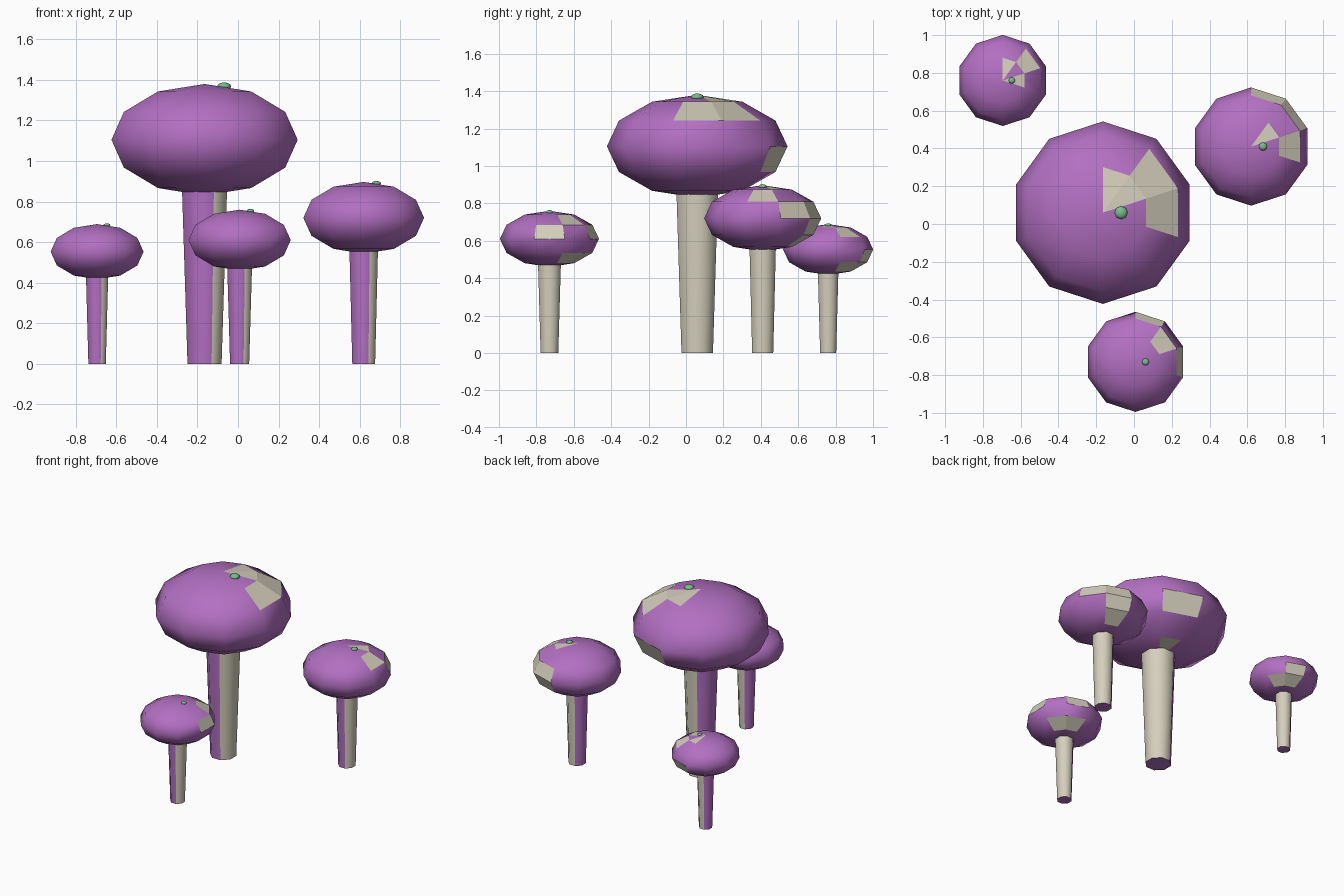
import bpy
import bmesh
from math import sin, cos, pi, radians

cube = bpy.data.objects.get("Cube")
if cube:
    bpy.data.objects.remove(cube, do_unlink=True)


def material(name, rgb):
    mat = bpy.data.materials.new(name)
    mat.use_nodes = True
    color = (*rgb, 1.0)
    mat.diffuse_color = color
    mat.node_tree.nodes["Principled BSDF"].inputs["Base Color"].default_value = color
    return mat


PURPLE = material("purple", (0.45, 0.16, 0.54))
CREAM = material("cream", (0.66, 0.62, 0.50))
GREEN = material("green", (0.19, 0.51, 0.27))


def lathe(name, profile, sides, start, location, mats, style):
    """Spin a top-to-bottom (radius, z) profile; style(ring, seg) -> (material, smooth)."""
    bm = bmesh.new()
    rows = []
    for r, z in profile:
        if r < 1e-5:
            rows.append([bm.verts.new((0, 0, z))] * sides)
        else:
            angles = [radians(start) - 2 * pi * k / sides for k in range(sides)]
            rows.append([bm.verts.new((r * cos(a), r * sin(a), z)) for a in angles])
    for ring, (upper, lower) in enumerate(zip(rows, rows[1:])):
        for seg in range(sides):
            nxt = (seg + 1) % sides
            corners = [upper[seg], upper[nxt], lower[nxt], lower[seg]]
            face = bm.faces.new(list(dict.fromkeys(corners)))
            face.material_index, face.smooth = style(ring, seg)
    bmesh.ops.recalc_face_normals(bm, faces=bm.faces)
    mesh = bpy.data.meshes.new(name)
    bm.to_mesh(mesh)
    bm.free()
    for mat in mats:
        mesh.materials.append(mat)
    obj = bpy.data.objects.new(name, mesh)
    obj.location = location
    bpy.context.collection.objects.link(obj)
    return obj


def ellipse(radius, height, rings):
    return [(radius * sin(pi * i / rings), height * cos(pi * i / rings))
            for i in range(rings + 1)]


def mushroom(name, x, y, z, radius, height, foot, neck, patches):
    # Cap: ten-sided flattened ball with flat cream patches
    def cap_style(ring, seg):
        patch = (ring, seg) in patches
        return int(patch), not patch

    lathe(name + "_cap", ellipse(radius, height, 6), 10, 90, (x, y, z),
          [PURPLE, CREAM], cap_style)

    # Stem: eight-sided, widening upward, cream on one half
    def stem_style(ring, seg):
        side = ring == 1
        return int(side and seg < 4), side

    top = z - 0.7 * height
    lathe(name + "_stem", [(0, top), (neck, top), (foot, 0), (0, 0)], 8, 112.5,
          (x, y, 0), [PURPLE, CREAM], stem_style)

    # Green spot on the cap
    lathe(name + "_spot", ellipse(0.072 * radius, 0.042 * radius, 6), 8, 90,
          (x + 0.2 * radius, y, z + 0.955 * height), [GREEN],
          lambda ring, seg: (0, True))


# Patches are (ring from the top, segment clockwise from the back)
mushroom("large", -0.165, 0.06, 1.105, 0.483, 0.275, 0.091, 0.122,
         {(0, 0), (0, 1), (1, 1), (1, 2), (3, 0), (5, 0)})
mushroom("medium", 0.62, 0.41, 0.72, 0.313, 0.177, 0.061, 0.077,
         {(0, 1), (1, 2), (2, 0), (2, 1), (3, 0), (4, 0)})
mushroom("back", -0.695, 0.76, 0.553, 0.241, 0.136, 0.0465, 0.06,
         {(0, 0), (0, 2), (1, 1), (3, 0), (4, 0), (4, 1)})
mushroom("front", 0.008, -0.73, 0.61, 0.265, 0.15, 0.051, 0.067,
         {(1, 1), (2, 0), (2, 2), (4, 0), (4, 1)})
